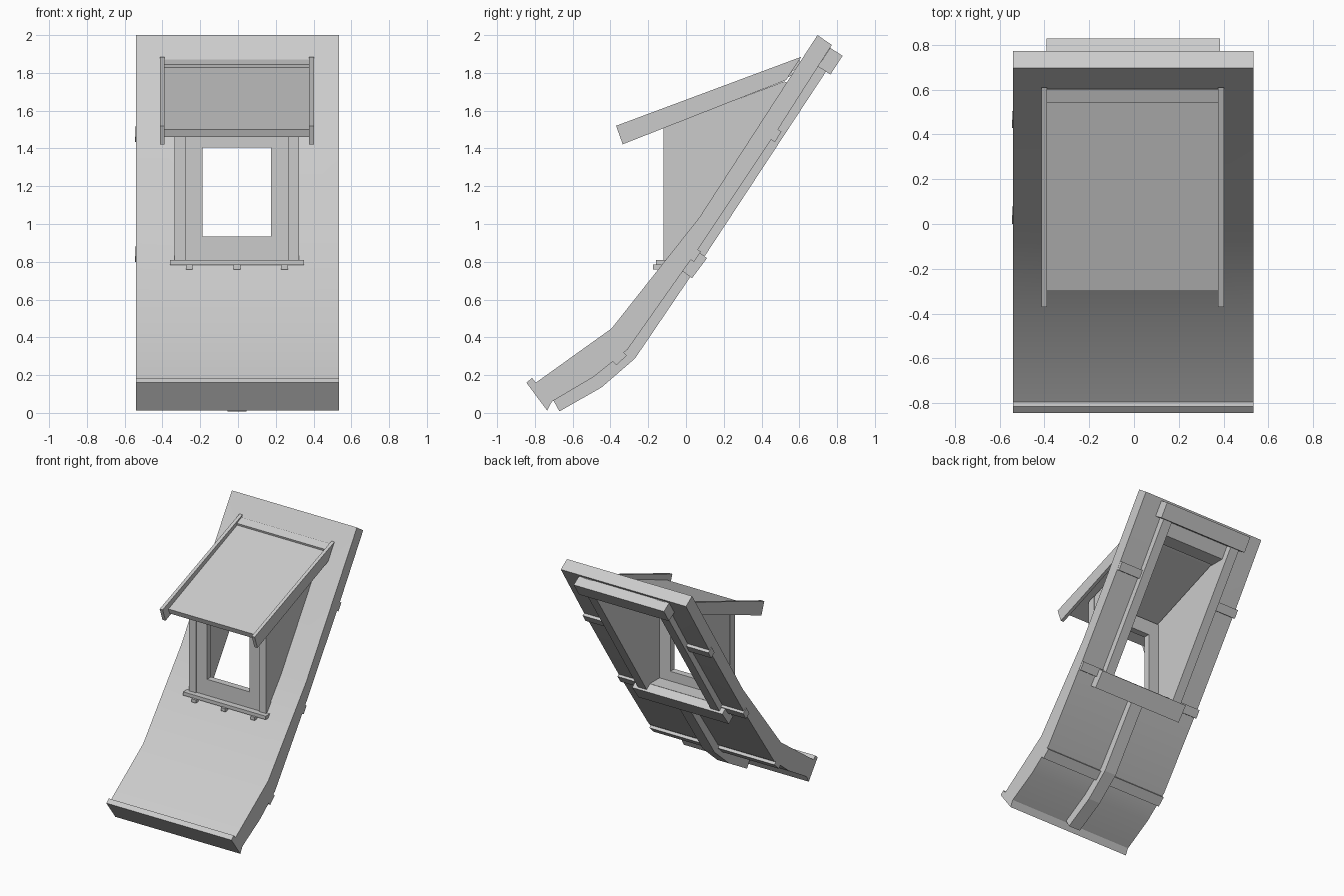
import bpy, bmesh
from math import cos, sin, radians
from mathutils import Vector

cube = bpy.data.objects.get("Cube")
if cube:
    bpy.data.objects.remove(cube, do_unlink=True)

grey = bpy.data.materials.new("light_grey")
grey.use_nodes = True
colour = (0.6, 0.6, 0.6, 1)
grey.diffuse_color = colour
grey.node_tree.nodes["Principled BSDF"].inputs["Base Color"].default_value = colour

CX = -0.006  # middle line of the dormer


def prism(name, profile, x0, x1):
    """Extrude a side profile of (y, z) points from x0 to x1."""
    bm = bmesh.new()
    face = bm.faces.new([bm.verts.new((x0, y, z)) for y, z in profile])
    side = bmesh.ops.extrude_face_region(bm, geom=[face])["geom"]
    verts = [v for v in side if isinstance(v, bmesh.types.BMVert)]
    bmesh.ops.translate(bm, verts=verts, vec=(x1 - x0, 0, 0))
    bmesh.ops.recalc_face_normals(bm, faces=bm.faces)
    mesh = bpy.data.meshes.new(name)
    bm.to_mesh(mesh)
    bm.free()
    mesh.materials.append(grey)
    obj = bpy.data.objects.new(name, mesh)
    bpy.context.collection.objects.link(obj)
    return obj


def box(name, x0, x1, y0, y1, z0, z1):
    return prism(name, [(y0, z0), (y1, z0), (y1, z1), (y0, z1)], x0, x1)


def tilted(y, z, degrees, length, thick):
    """Rectangle profile lying along a slope."""
    a = radians(degrees)
    along, across = Vector((cos(a), sin(a))), Vector((sin(a), -cos(a)))
    return [Vector((y, z)) + along * length * i / 2 + across * thick * j / 2
            for i, j in ((-1, -1), (1, -1), (1, 1), (-1, 1))]


def pair(name, profile, inner, outer):
    """Matching left and right parts about the dormer middle."""
    for label, s in (("left", 1), ("right", -1)):
        prism(f"{label}_{name}", profile, CX + s * inner, CX + s * outer)


# Main roof slab with eave lip
slab = prism("main_roof", [
    (-.845, .16), (-.815, .185), (-.795, .16), (-.394, .447), (.071, 1.035),
    (.696, 2.0), (.772, 1.948), (.48, 1.49), (.06, .86), (-.31, .335),
    (-.49, .19), (-.71, .06), (-.735, .012)], -.54, .535)

# Opening through the slab under the dormer
cutter = prism("opening_cutter", [
    (-.06, .86), (-.06, 1.25), (.5, 1.75), (.75, 1.75), (.75, .86)],
    CX - .275, CX + .275)
cutter.hide_render = True
cut = slab.modifiers.new("opening", "BOOLEAN")
cut.operation, cut.solver, cut.object = "DIFFERENCE", "EXACT", cutter
bpy.context.view_layer.objects.active = slab
slab.select_set(True)
bpy.ops.object.modifier_apply(modifier=cut.name)
bpy.data.objects.remove(cutter, do_unlink=True)
bpy.ops.object.shade_smooth_by_angle(angle=radians(25))
slab.select_set(False)

# Rafters beside the opening and the centre rafter below it
pair("rafter", [(.02, .84), (.765, 1.94), (.775, 1.86), (.73, 1.79), (.04, .74), (-.01, .77)],
     .275, .35)
prism("centre_rafter", [
    (-.71, .08), (-.49, .21), (-.31, .36), (.03, .84), (.05, .76),
    (-.27, .288), (-.447, .135), (-.67, .008)], CX - .05, CX + .05)

# Trimmers across the rafters
prism("top_trimmer", tilted(.764, 1.862, 57, .118, .078), -.39, .385)
prism("lower_trimmer", tilted(.045, .786, 53, .133, .066), -.39, .385)

# Purlins under the slab
for i, (y, z, angle) in enumerate([(.467, 1.475, 57), (.04, .84, 56)]):
    pair(f"purlin_{i + 1}", tilted(y, z, angle, .065, .05), .34, .54)
prism("lower_purlin", tilted(-.36, .298, 43, .075, .055), -.54, .535)

# Dormer cheeks
pair("cheek", [(-.07, .84), (-.07, 1.53), (.52, 1.755), (.56, 1.74), (.06, .98)],
     .275, .325)

# Dormer front: corner posts and window frame
pair("corner_post", [(-.12, .8), (-.06, .84), (-.06, 1.53), (-.12, 1.51)], .272, .33)
box("window_head", CX - .275, CX + .275, -.11, -.06, 1.405, 1.52)
box("window_base", CX - .275, CX + .275, -.11, -.06, .8, .935)
pair("window_jamb", [(-.11, .935), (-.06, .935), (-.06, 1.405), (-.11, 1.405)],
     .182, .275)

# Sill and its brackets
box("window_sill", CX - .355, CX + .355, -.158, -.08, .783, .81)
for i in (-1, 0, 1):
    x = CX + i * .252
    box(f"sill_bracket_{i + 2}", x - .018, x + .018, -.175, -.08, .76, .785)

# Dormer roof, its barge boards and top flashing
prism("dormer_roof", [(-.30, 1.50), (-.285, 1.46), (.5, 1.76), (.57, 1.79), (.545, 1.83)],
      CX - .385, CX + .385)
pair("barge_board", [(-.37, 1.52), (-.335, 1.422), (.53, 1.762), (.61, 1.885)], .382, .408)
prism("roof_flashing", [(.54, 1.845), (.6, 1.87), (.61, 1.84), (.55, 1.80)],
      CX - .385, CX + .385)
